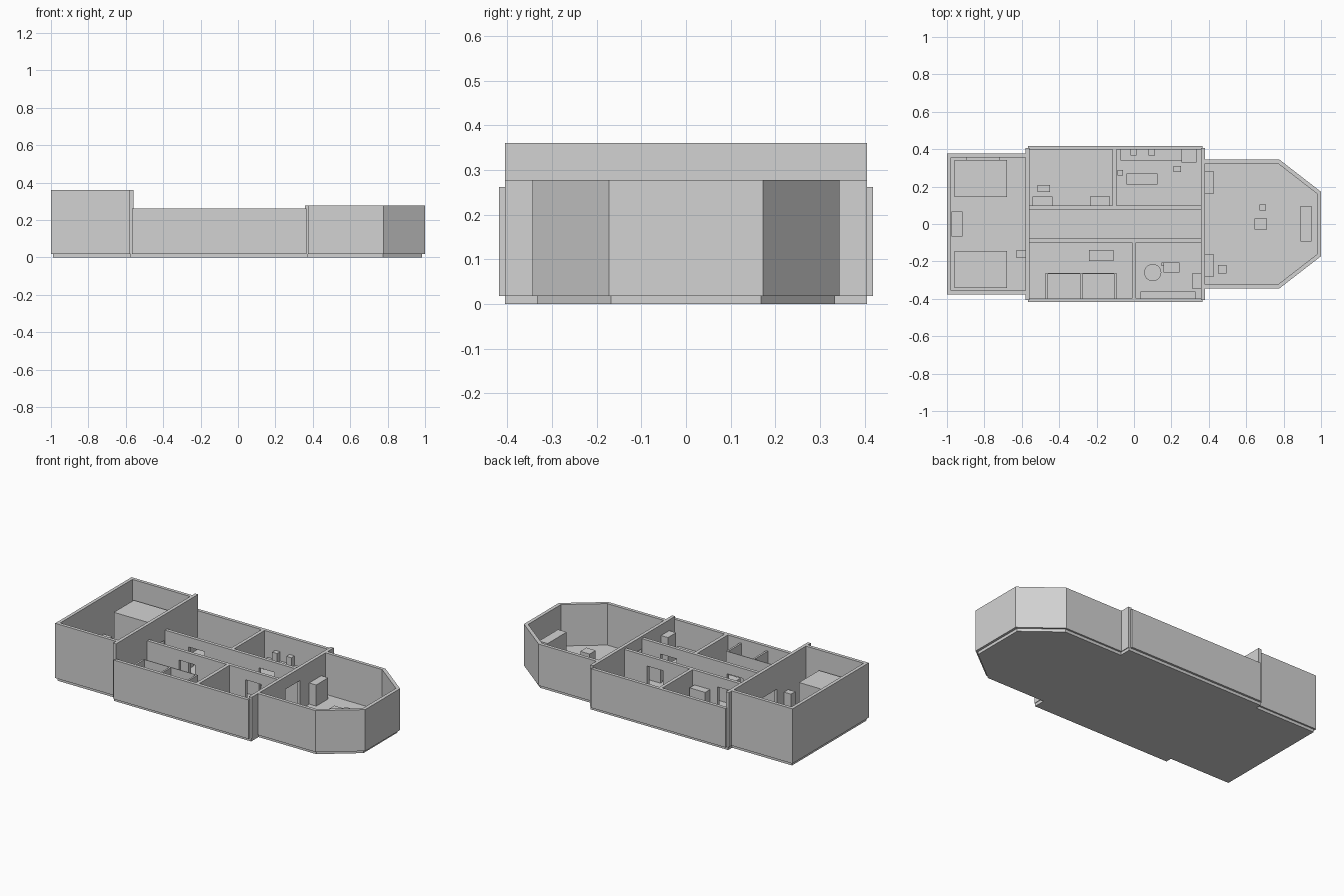
import bpy
import bmesh
from mathutils import Vector

cube = bpy.data.objects.get("Cube")
if cube:
    bpy.data.objects.remove(cube, do_unlink=True)

GREY = (0.65, 0.65, 0.65, 1)
grey = bpy.data.materials.new("light grey")
grey.use_nodes = True
grey.diffuse_color = GREY
grey.node_tree.nodes["Principled BSDF"].inputs["Base Color"].default_value = GREY

DECK = 0.018     # floor thickness
MID = 0.262      # cabin wall height
BOW = 0.277      # bow wall height
STERN = 0.36     # stern wall height
DOOR = 0.2       # top of door openings


def prism(name, points, direction):
    """Extrude a closed outline along a direction."""
    bm = bmesh.new()
    face = bm.faces.new([bm.verts.new(p) for p in points])
    extruded = bmesh.ops.extrude_face_region(bm, geom=[face])["geom"]
    verts = [v for v in extruded if isinstance(v, bmesh.types.BMVert)]
    bmesh.ops.translate(bm, vec=Vector(direction), verts=verts)
    bmesh.ops.recalc_face_normals(bm, faces=bm.faces[:])
    mesh = bpy.data.meshes.new(name)
    bm.to_mesh(mesh)
    bm.free()
    mesh.materials.append(grey)
    ob = bpy.data.objects.new(name, mesh)
    bpy.context.collection.objects.link(ob)
    return ob


def plan(name, outline, z0, z1):
    return prism(name, [(x, y, z0) for x, y in outline], (0, 0, z1 - z0))


def box(name, x0, x1, y0, y1, top, base=DECK):
    return plan(name, [(x0, y0), (x1, y0), (x1, y1), (x0, y1)], base, top)


def mirrored(half):
    """Complete an outline that is symmetric about y = 0."""
    return half + [(x, -y) for x, y in reversed(half)]


def wall_profile(start, end, top, doors, width):
    """Wall elevation with door notches reaching the floor."""
    pts = [(start, top), (start, DECK)]
    for d in doors:
        a, b = d - width / 2, d + width / 2
        pts += [(a, DECK), (a, DOOR), (b, DOOR), (b, DECK)]
    return pts + [(end, DECK), (end, top)]


# Floor slab
plan("floor", mirrored([(-0.99, 0.367), (-0.575, 0.367), (-0.575, 0.405),
                        (0.375, 0.405), (0.375, 0.333), (0.775, 0.333),
                        (0.985, 0.168)]), 0, DECK)

# Outer hull walls: outer half outline, then the inner one reversed
plan("stern_wall", [(-0.57, 0.377), (-1, 0.377), (-1, -0.377), (-0.57, -0.377),
                    (-0.57, -0.356), (-0.979, -0.356), (-0.979, 0.356),
                    (-0.57, 0.356)], DECK, STERN)
plan("bow_wall", mirrored([(0.37, 0.344), (0.778, 0.344), (1, 0.172)])
     + mirrored([(0.37, 0.323), (0.77, 0.323), (0.978, 0.162)])[::-1], DECK, BOW)

# Bulkheads with a central doorway
for name, x, top in (("stern_bulkhead", -0.58, STERN), ("bow_bulkhead", 0.358, BOW)):
    prof = wall_profile(-0.405, 0.405, top, [0], 0.14)
    prism(name, [(x, y, z) for y, z in prof], (0.021, 0, 0))

# Cabin side walls and corridor walls
for side, s, doors in (("left", 1, [-0.34, 0.145]), ("right", -1, [-0.285, 0.175])):
    box(side + "_cabin_wall", -0.567, 0.365, s * 0.397, s * 0.418, MID)
    prof = wall_profile(-0.56, 0.36, MID, doors, 0.11)
    prism(side + "_corridor_wall", [(x, s * 0.077, z) for x, z in prof],
          (0, s * 0.021, 0))
box("left_room_divider", -0.115, -0.094, 0.098, 0.4, MID)
box("right_room_divider", -0.011, 0.011, -0.4, -0.098, MID)

# Stern room
for side, s in (("left", 1), ("right", -1)):
    box(side + "_engine", -0.96, -0.68, s * 0.145, s * 0.342, 0.24)
box("engine_pipe", -0.895, -0.72, 0.342, 0.357, 0.15)
box("stern_console", -0.975, -0.917, -0.067, 0.067, 0.13)
box("stern_post", -0.628, -0.58, -0.182, -0.14, 0.155)

# Left rear room
for i, x in enumerate((-0.543, -0.235)):
    box(f"locker_{i + 1}", x, x + 0.108, 0.098, 0.146, 0.17)
box("stool", -0.515, -0.45, 0.17, 0.208, 0.1)

# Left front room
box("left_counter", -0.072, 0.254, 0.34, 0.397, 0.1)
box("left_cupboard", 0.254, 0.334, 0.33, 0.397, 0.19)
for i, x in enumerate((-0.02, 0.078)):
    box(f"counter_item_{i + 1}", x, x + 0.034, 0.366, 0.397, 0.158, 0.1)
box("left_table", -0.04, 0.126, 0.21, 0.27, 0.09)
box("left_chair_1", -0.088, -0.06, 0.26, 0.288, 0.07)
box("left_chair_2", 0.21, 0.25, 0.277, 0.31, 0.08)

# Right rear room: stalls and a basin unit
for i, x in enumerate((-0.473, -0.288, -0.106)):
    box(f"stall_partition_{i + 1}", x, x + 0.012, -0.398, -0.264, 0.235)
box("stall_front", -0.473, -0.094, -0.266, -0.262, 0.235)
box("basin_unit", -0.24, -0.11, -0.197, -0.138, 0.13)

# Right front room
box("right_counter", 0.035, 0.33, -0.397, -0.36, 0.1)
box("right_cupboard", 0.31, 0.36, -0.345, -0.265, 0.21)
box("right_desk", 0.158, 0.243, -0.26, -0.205, 0.1)
box("right_desk_item", 0.147, 0.168, -0.225, -0.205, 0.07)
bpy.ops.mesh.primitive_cylinder_add(vertices=24, radius=0.046, depth=0.08,
                                    location=(0.1, -0.26, DECK + 0.04))
table = bpy.context.object
table.name = "round_table"
table.data.materials.append(grey)
bpy.ops.object.shade_smooth_by_angle()

# Bow room
for side, s in (("left", 1), ("right", -1)):
    box(side + "_bow_cabinet", 0.379, 0.427, s * 0.162, s * 0.281, 0.15)
box("bow_stool", 0.45, 0.495, -0.265, -0.22, 0.08)
box("helm_seat", 0.645, 0.71, -0.03, 0.03, 0.13)
box("helm_side_box", 0.67, 0.705, 0.072, 0.105, 0.1)
box("helm_console", 0.89, 0.95, -0.093, 0.095, 0.155)
